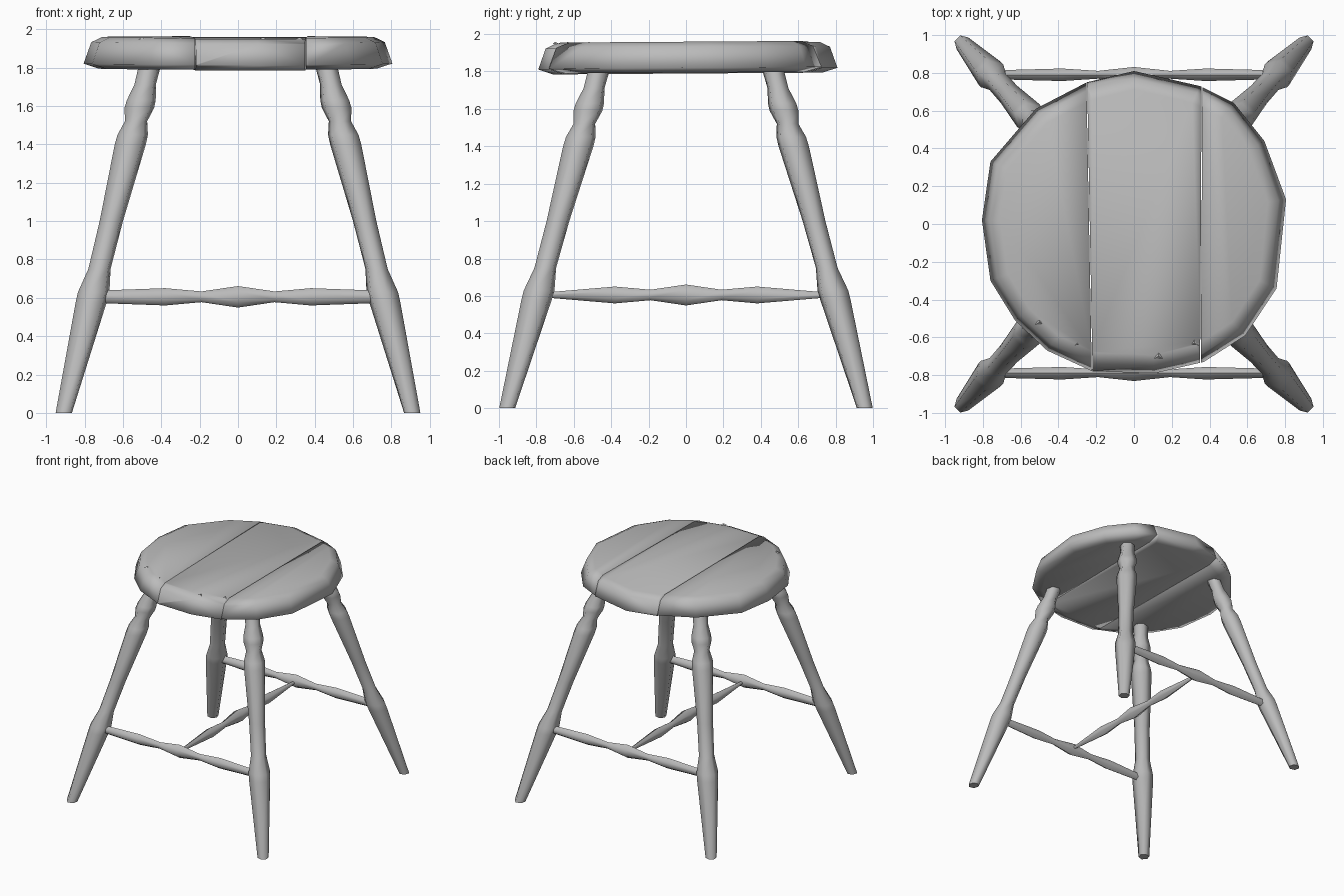
import bpy, bmesh, math
from mathutils import Vector

old = bpy.data.objects.get("Cube")
if old:
    bpy.data.objects.remove(old, do_unlink=True)

GREY = (0.5, 0.5, 0.5, 1)
mat = bpy.data.materials.new("plain grey")
mat.use_nodes = True
mat.diffuse_color = GREY
mat.node_tree.nodes["Principled BSDF"].inputs["Base Color"].default_value = GREY


def finish(bm, name, angle=None):
    """Turn a bmesh into a smooth-shaded grey object."""
    bmesh.ops.recalc_face_normals(bm, faces=bm.faces)
    for f in bm.faces:
        f.smooth = True
    mesh = bpy.data.meshes.new(name)
    bm.to_mesh(mesh)
    bm.free()
    mesh.materials.append(mat)
    ob = bpy.data.objects.new(name, mesh)
    bpy.context.collection.objects.link(ob)
    if angle:
        bpy.ops.object.select_all(action='DESELECT')
        ob.select_set(True)
        bpy.context.view_layer.objects.active = ob
        bpy.ops.object.shade_smooth_by_angle(angle=math.radians(angle))


def loft(rings):
    """Skin a list of point rings and close both ends."""
    bm = bmesh.new()
    loops = [[bm.verts.new(p) for p in ring] for ring in rings]
    n = len(loops[0])
    for a, b in zip(loops, loops[1:]):
        for i in range(n):
            j = (i + 1) % n
            bm.faces.new((a[i], a[j], b[j], b[i]))
    bm.faces.new(loops[0])
    bm.faces.new(loops[-1])
    return bm


def turned(name, start, end, profile, u, v):
    """Six-sided turned spindle: profile holds (fraction along, radius), u and v span the ring."""
    start, end, u, v = map(Vector, (start, end, u, v))
    rings = []
    for t, r in profile:
        c = start.lerp(end, t)
        rings.append([c + r * (math.cos(a) * u + math.sin(a) * v)
                      for a in (math.tau * (i + 0.5) / 6 for i in range(6))])
    finish(loft(rings), name, 65)


# Seat: worn round slab cut into three planks
outline = [(0, .81), (.35, .73), (.53, .64), (.69, .44), (.805, .13), (.755, -.34),
           (.59, -.59), (.37, -.73), (.11, -.79), (-.22, -.78), (-.46, -.67),
           (-.63, -.51), (-.76, -.3), (-.805, .02), (-.76, .33), (-.52, .61), (-.25, .75)]
seat_rings = [(.9, 1.792), (1, 1.818), (.95, 1.93), (.88, 1.957)]


def plank(name, left_cut, right_cut, lift):
    bm = loft([[(x * s, y * s, z + lift + .006 * y) for x, y in outline] for s, z in seat_rings])
    for cut, side in ((left_cut, -1), (right_cut, 1)):
        if cut is None:
            continue
        front, back = cut
        co = Vector(((front + back) / 2 - side * 0.002, 0, 0))
        no = Vector((1.5, front - back, 0)).normalized() * side
        res = bmesh.ops.bisect_plane(bm, geom=bm.verts[:] + bm.edges[:] + bm.faces[:],
                                     plane_co=co, plane_no=no, clear_outer=True)
        rim = [e for e in res["geom_cut"] if isinstance(e, bmesh.types.BMEdge)]
        bmesh.ops.contextual_create(bm, geom=rim)
    finish(bm, name)


crack_a, crack_b = (-.222, -.25), (.352, .36)
plank("seat_plank_right", None, crack_a, .002)
plank("seat_plank_middle", crack_a, crack_b, -.003)
plank("seat_plank_left", crack_b, None, .002)

# Small splinters on the worn front edge
for i, (x, y) in enumerate([(-.5, -.52), (-.3, -.635), (.13, -.7), (.32, -.63)]):
    bm = bmesh.new()
    bmesh.ops.create_cone(bm, segments=3, radius1=.025, radius2=0, depth=.012, cap_ends=True)
    bmesh.ops.translate(bm, verts=bm.verts, vec=(x, y, 1.952))
    finish(bm, f"splinter_{i + 1}", 5)

# Four splayed turned legs, profile given by height, rings facing the corners
leg_profile = [(0, .044), (.58, .084), (.63, .085), (.75, .06), (1.0, .063), (1.4, .084),
               (1.45, .082), (1.52, .06), (1.59, .08), (1.63, .078), (1.71, .058),
               (1.82, .06)]
top_z = leg_profile[-1][0]
diag = math.sqrt(.5)
for sx, side in ((1, "left"), (-1, "right")):
    for sy, end in ((-1, "front"), (1, "back")):
        turned(f"{end}_{side}_leg", (sx * .908, sy * .956, 0), (sx * .457, sy * .462, top_z),
               [(z / top_z, r) for z, r in leg_profile],
               (sx * diag, sy * diag, 0), (-sy * diag, sx * diag, 0))

# Stretchers: two between the legs and one joining their middles
half = [(0, .056), (.19, .028), (.38, .045), (.74, .032)]
bulges = [(-d, r) for d, r in reversed(half)] + half[1:]
span = .74
stretch = [((d + span) / (2 * span), r) for d, r in bulges]
for sy, end in ((-1, "front"), (1, "back")):
    turned(f"{end}_stretcher", (-span, sy * .79, .605), (span, sy * .79, .605),
           stretch, (0, .85, 0), (0, 0, 1))
turned("middle_stretcher", (0, -span, .605), (0, span, .605),
       [(-.02, .012)] + stretch[1:-1] + [(1.02, .012)], (.85, 0, 0), (0, 0, 1))
